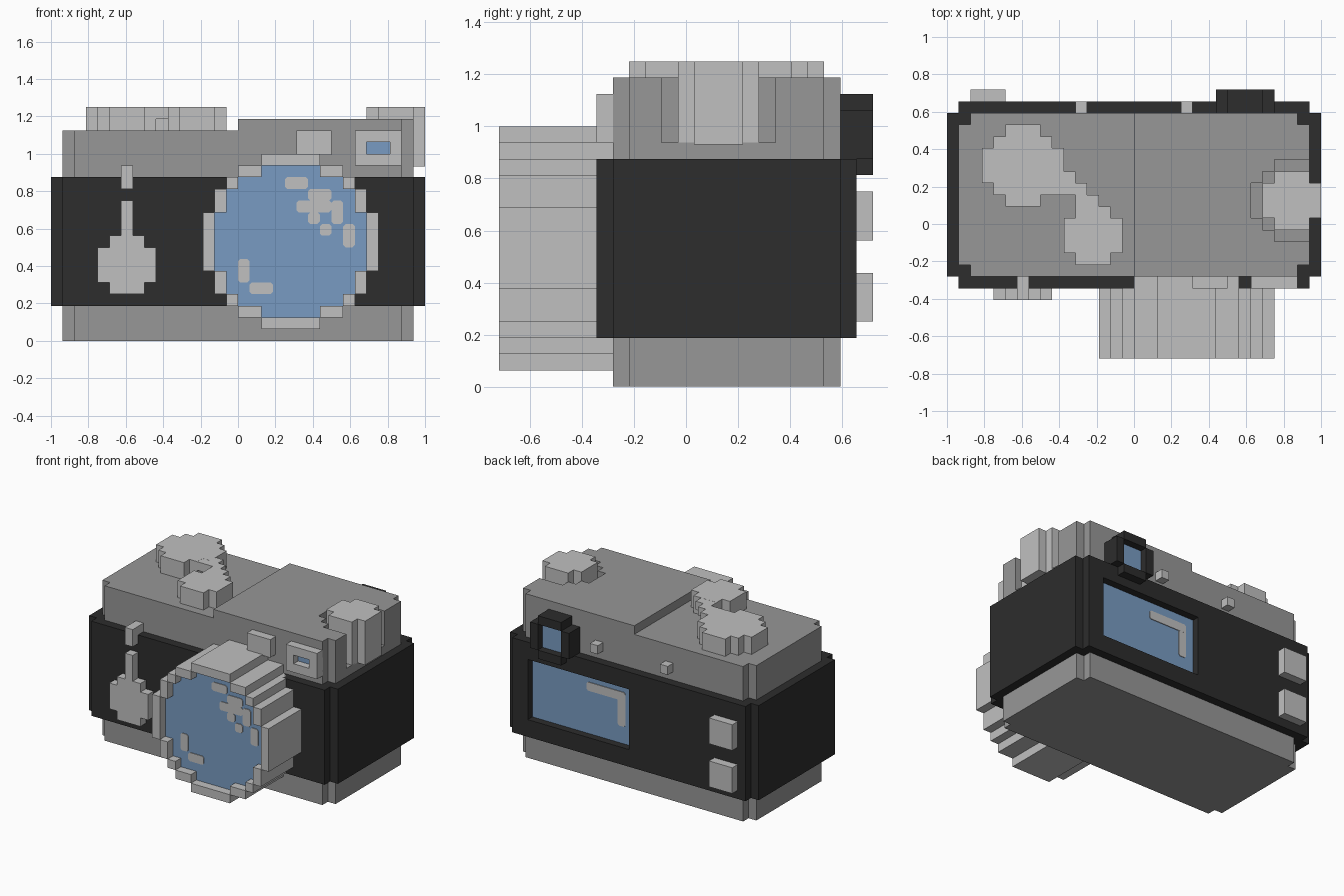
import bpy
import bmesh

U = 1 / 16  # one grid step of the blocky design

cube = bpy.data.objects.get("Cube")
if cube:
    bpy.data.objects.remove(cube, do_unlink=True)


def material(name, r, g, b):
    m = bpy.data.materials.new(name)
    m.use_nodes = True
    m.diffuse_color = (r, g, b, 1)
    m.node_tree.nodes["Principled BSDF"].inputs["Base Color"].default_value = (r, g, b, 1)
    return m


LIGHT = material("light_grey", 0.53, 0.53, 0.53)
GREY = material("mid_grey", 0.31, 0.31, 0.31)
BLACK = material("black_grip", 0.026, 0.026, 0.026)
BLUE = material("blue_glass", 0.19, 0.33, 0.54)


def prism(name, outline, axis, lo, hi, mat):
    """Extrude a 2D outline (grid steps) along y or z."""
    bm = bmesh.new()

    def place(a, b, c):
        return (a * U, b * U, c * U) if axis == "z" else (a * U, c * U, b * U)

    low = [bm.verts.new(place(a, b, lo)) for a, b in outline]
    high = [bm.verts.new(place(a, b, hi)) for a, b in outline]
    bm.faces.new(low)
    bm.faces.new(high)
    n = len(low)
    for i in range(n):
        j = (i + 1) % n
        bm.faces.new((low[i], low[j], high[j], high[i]))
    bmesh.ops.recalc_face_normals(bm, faces=bm.faces)
    me = bpy.data.meshes.new(name)
    bm.to_mesh(me)
    bm.free()
    me.materials.append(mat)
    ob = bpy.data.objects.new(name, me)
    bpy.context.collection.objects.link(ob)
    return ob


def stepped(ca, cb, steps):
    """Symmetric staircase outline from growing half widths and shrinking half heights."""
    quad = []
    for i, (w, h) in enumerate(steps):
        if i:
            quad.append((steps[i - 1][0], h))
        quad.append((w, h))
    right = quad + [(w, -h) for w, h in reversed(quad)]
    full = right + [(-w, h) for w, h in reversed(right)]
    return [(ca + a, cb + b) for a, b in full]


def box(name, x, y, z, mat):
    rect = [(x[0], y[0]), (x[1], y[0]), (x[1], y[1]), (x[0], y[1])]
    return prism(name, rect, "z", z[0], z[1], mat)


def chip(name, x, z, y, mat):
    """Thin plate with clipped corners."""
    (a, b), (c, d), k = x, z, 0.2
    outline = [(a + k, c), (b - k, c), (b, c + k), (b, d - k),
               (b - k, d), (a + k, d), (a, d - k), (a, c + k)]
    return prism(name, outline, "y", y[0], y[1], mat)


def cut(target, cutter):
    cutter.hide_render = True
    mod = target.modifiers.new("cut", "BOOLEAN")
    mod.operation = "DIFFERENCE"
    mod.solver = "EXACT"
    mod.object = cutter
    bpy.context.view_layer.objects.active = target
    bpy.ops.object.modifier_apply(modifier=mod.name)
    bpy.data.objects.remove(cutter, do_unlink=True)


# Grey housing: lower top on one half, round well for the film knob
housing = prism("housing", stepped(0, 2.5, [(14, 7), (15, 6)]), "z", 0, 19, GREY)
cut(housing, box("step_cutter", (-20, 0), (-10, 15), (18, 22), GREY))
cut(housing, prism("well_cutter", stepped(15, 2, [(3, 3.5), (4, 2.5), (5, 1.5)]),
                   "z", 15, 22, GREY))

# Black grip band with a recessed rear screen
band = prism("grip_band", stepped(0, 2.5, [(15, 8), (16, 7)]), "z", 3, 14, BLACK)
cut(band, box("screen_cutter", (0, 13), (9.6, 12), (5, 12), BLACK))
box("rear_screen", (0, 13), (9.52, 9.65), (5, 12), BLUE)
chip("screen_glint_top", (1, 6), (10, 11), (9.6, 9.73), LIGHT)
chip("screen_glint_side", (1, 2), (7, 11), (9.6, 9.72), LIGHT)

# Lens barrel and recessed glass
LENS = (4.5, 8.5)
barrel = prism("lens_barrel", stepped(*LENS, [(2.5, 7.5), (4.5, 6.5), (5.5, 5.5),
               (6.5, 4.5), (7.5, 2.5)]), "y", -11.5, -4.5, LIGHT)
inner = stepped(*LENS, [(2.5, 6.5), (4.5, 5.5), (5.5, 4.5), (6.5, 2.5)])
cut(barrel, prism("lens_cutter", inner, "y", -13, -10.4, LIGHT))
prism("lens_glass", inner, "y", -10.5, -10.3, BLUE)

# Glints on the lens glass: x range, z range
glints = [((4, 6), (13, 14)), ((6, 8), (12, 13)), ((5, 8), (11, 12)), ((8, 9), (10, 12)),
          ((6, 7), (10, 11)), ((7, 9), (9, 10)), ((9, 10), (8, 10)),
          ((0, 1), (4, 7)), ((1, 3), (4, 5))]
# keep the two touching side glints and the rest as separate chips
for i, (x, z) in enumerate(glints):
    if x == (0, 1):
        z = (5, 7)
    if x == (7, 9):
        x = (7, 8)
    chip(f"lens_glint_{i + 1}", x, z if x != (0, 1) else (5, 7), (-10.58, -10.45), LIGHT)

# Timer lever on the front
prism("timer_lever_base", stepped(-9.5, 6.5, [(1.5, 2.5), (2.5, 1.5)]), "y", -6.5, -5.4, LIGHT)
box("timer_lever_arm", (-10, -9), (-6.5, -5.4), (8.9, 12), LIGHT)
box("timer_tab", (-10, -9), (-6.5, -4.5), (13, 15), LIGHT)

# Front sensor block and viewfinder
box("front_sensor", (5, 8), (-5.5, -4.4), (15.9, 18), LIGHT)
finder = box("front_viewfinder_frame", (10, 14), (-5.5, -4.4), (15, 18), LIGHT)
cut(finder, box("finder_cutter", (11, 13), (-7, -2), (16, 17), LIGHT))
box("front_viewfinder_glass", (11, 13), (-4.65, -4.45), (16, 17), BLUE)

# Rear viewfinder
eyepiece = prism("rear_viewfinder_frame", stepped(9.5, 15.5, [(1.5, 2.5), (2.5, 1.5)]),
                 "y", 9.4, 11.5, BLACK)
cut(eyepiece, box("eyepiece_cutter", (8, 11), (10.55, 13), (14, 17), BLACK))
box("rear_viewfinder_glass", (8, 11), (10.5, 10.65), (14, 17), BLUE)

# Rear buttons and strap studs
for name, z in (("upper", 9), ("lower", 4)):
    box(f"rear_button_{name}", (-14, -11), (10.4, 11.5), (z, z + 3), LIGHT)
for name, x in (("left", 4), ("right", -5)):
    box(f"rear_stud_{name}", (x, x + 1), (9.4, 10.5), (15, 16), LIGHT)

# Top dials and the winding lever between them
prism("large_dial", stepped(-9.5, 5, [(1.5, 3.5), (2.5, 2.5), (3.5, 1.5)]), "z", 17.9, 20, LIGHT)
prism("small_dial", stepped(-3.5, -1, [(1.5, 2.5), (2.5, 1.5)]), "z", 17.9, 20, LIGHT)
prism("winding_lever", [(-7, 2.5), (-5, 2.5), (-5, 1.5), (-3, 1.5), (-3, 2.5), (-4, 2.5),
                        (-4, 3.5), (-5, 3.5), (-5.001, 4.5), (-7, 4.5)], "z", 19, 19.99, LIGHT)

# Film knob sitting in the well
prism("film_knob", stepped(13.5, 2, [(1.5, 2.5), (2.5, 1.5)]), "z", 14.9, 20, LIGHT)
